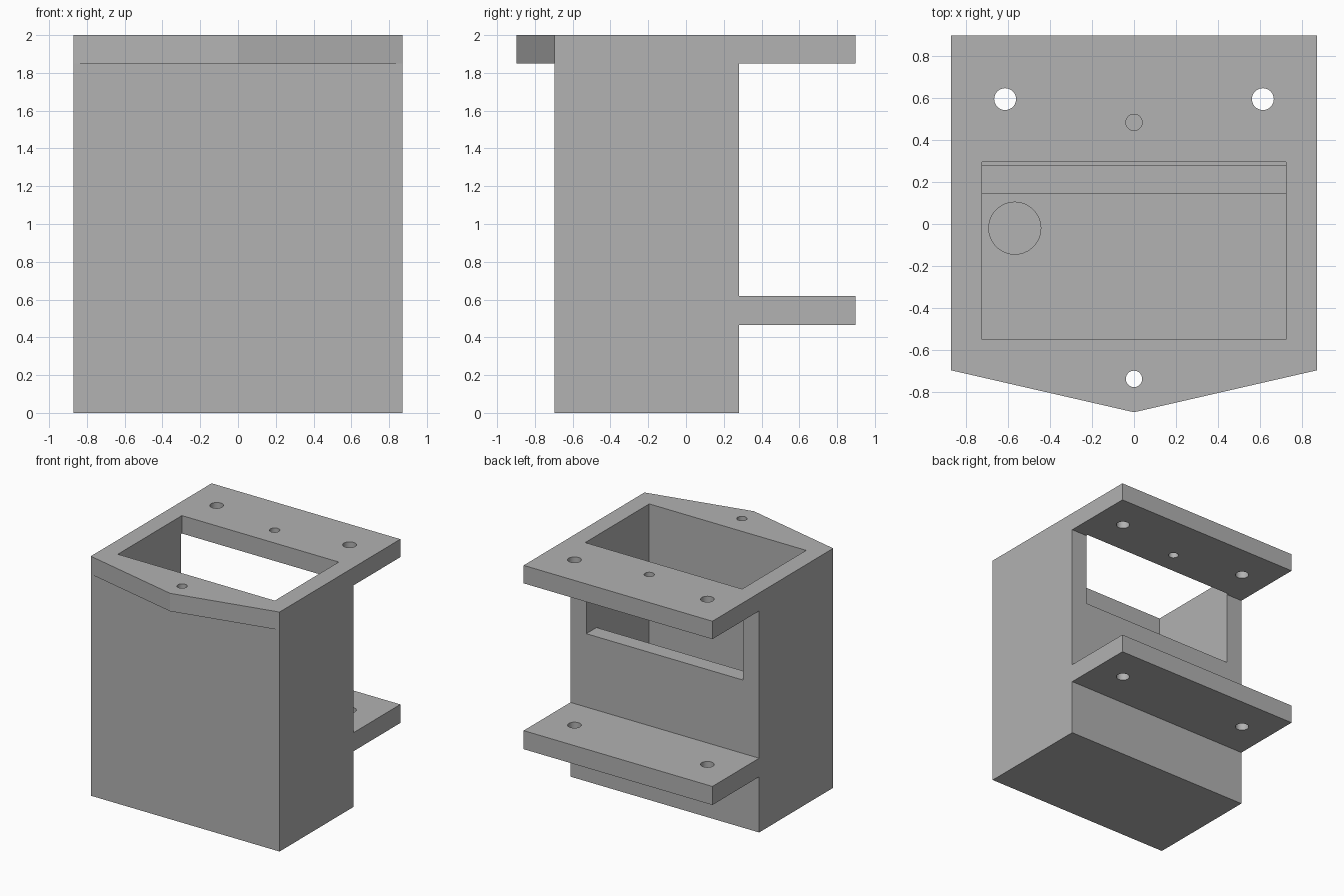
import bpy, bmesh

cube = bpy.data.objects.get("Cube")
if cube:
    bpy.data.objects.remove(cube, do_unlink=True)

# Overall dimensions
HALF_W, FRONT, BACK, TIP, REAR = 0.872, -0.697, 0.28, -0.897, 0.897
INNER, PLATE = 0.725, 1.85

grey = bpy.data.materials.new("plain grey")
grey.use_nodes = True
grey.diffuse_color = (0.445, 0.445, 0.445, 1)
grey.node_tree.nodes["Principled BSDF"].inputs["Base Color"].default_value = grey.diffuse_color


def make(name, bm):
    bmesh.ops.recalc_face_normals(bm, faces=bm.faces)
    mesh = bpy.data.meshes.new(name)
    bm.to_mesh(mesh)
    bm.free()
    obj = bpy.data.objects.new(name, mesh)
    bpy.context.collection.objects.link(obj)
    mesh.materials.append(grey)
    return obj


def prism(name, outline, z0, z1):
    """Extrude a flat outline from z0 to z1."""
    bm = bmesh.new()
    face = bm.faces.new([bm.verts.new((x, y, z0)) for x, y in outline])
    ext = bmesh.ops.extrude_face_region(bm, geom=[face])
    tops = [v for v in ext["geom"] if isinstance(v, bmesh.types.BMVert)]
    bmesh.ops.translate(bm, verts=tops, vec=(0, 0, z1 - z0))
    return make(name, bm)


def box(name, w, y0, y1, z0, z1):
    return prism(name, [(-w, y0), (w, y0), (w, y1), (-w, y1)], z0, z1)


def cylinder(name, x, y, r, z0, z1):
    bm = bmesh.new()
    bmesh.ops.create_cone(bm, cap_ends=True, segments=48, radius1=r, radius2=r, depth=z1 - z0)
    bmesh.ops.translate(bm, verts=bm.verts, vec=(x, y, (z0 + z1) / 2))
    return make(name, bm)


def combine(target, other, operation):
    """Apply a boolean and discard the helper."""
    other.hide_render = True
    mod = target.modifiers.new("boolean", "BOOLEAN")
    mod.operation, mod.solver, mod.object = operation, "EXACT", other
    bpy.context.view_layer.objects.active = target
    bpy.ops.object.modifier_apply(modifier=mod.name)
    bpy.data.objects.remove(other, do_unlink=True)


# Solid housing with pointed top plate and lower rear flange
housing = box("bracket_housing", HALF_W, FRONT, BACK, 0, 2)
outline = [(-HALF_W, FRONT), (0, TIP), (HALF_W, FRONT), (HALF_W, REAR), (-HALF_W, REAR)]
combine(housing, prism("top_plate", outline, PLATE, 2), "UNION")
combine(housing, box("lower_flange", HALF_W, 0.2, REAR, 0.465, 0.62), "UNION")

# Inner cavity, and the rear window that opens into the top plate
combine(housing, box("cavity_cutter", INNER, -0.55, 0.145, 0.15, 2.1), "DIFFERENCE")
combine(housing, box("window_cutter", INNER, -0.55, 0.295, 1.233, 2.1), "DIFFERENCE")

# Round pocket in the cavity floor
combine(housing, cylinder("floor_pocket_cutter", -0.568, -0.02, 0.124, 0.08, 0.3), "DIFFERENCE")

# Mounting holes through both flanges, and pin holes through the top plate
for side in (-1, 1):
    combine(housing, cylinder("mount_cutter", side * 0.614, 0.595, 0.052, 0.3, 2.1), "DIFFERENCE")
for y in (0.484, -0.738):
    combine(housing, cylinder("pin_cutter", 0, y, 0.039, 1.7, 2.1), "DIFFERENCE")

# Smooth bores, sharp edges
bpy.ops.object.select_all(action="DESELECT")
housing.select_set(True)
bpy.context.view_layer.objects.active = housing
bpy.ops.object.shade_smooth_by_angle(angle=0.17)
